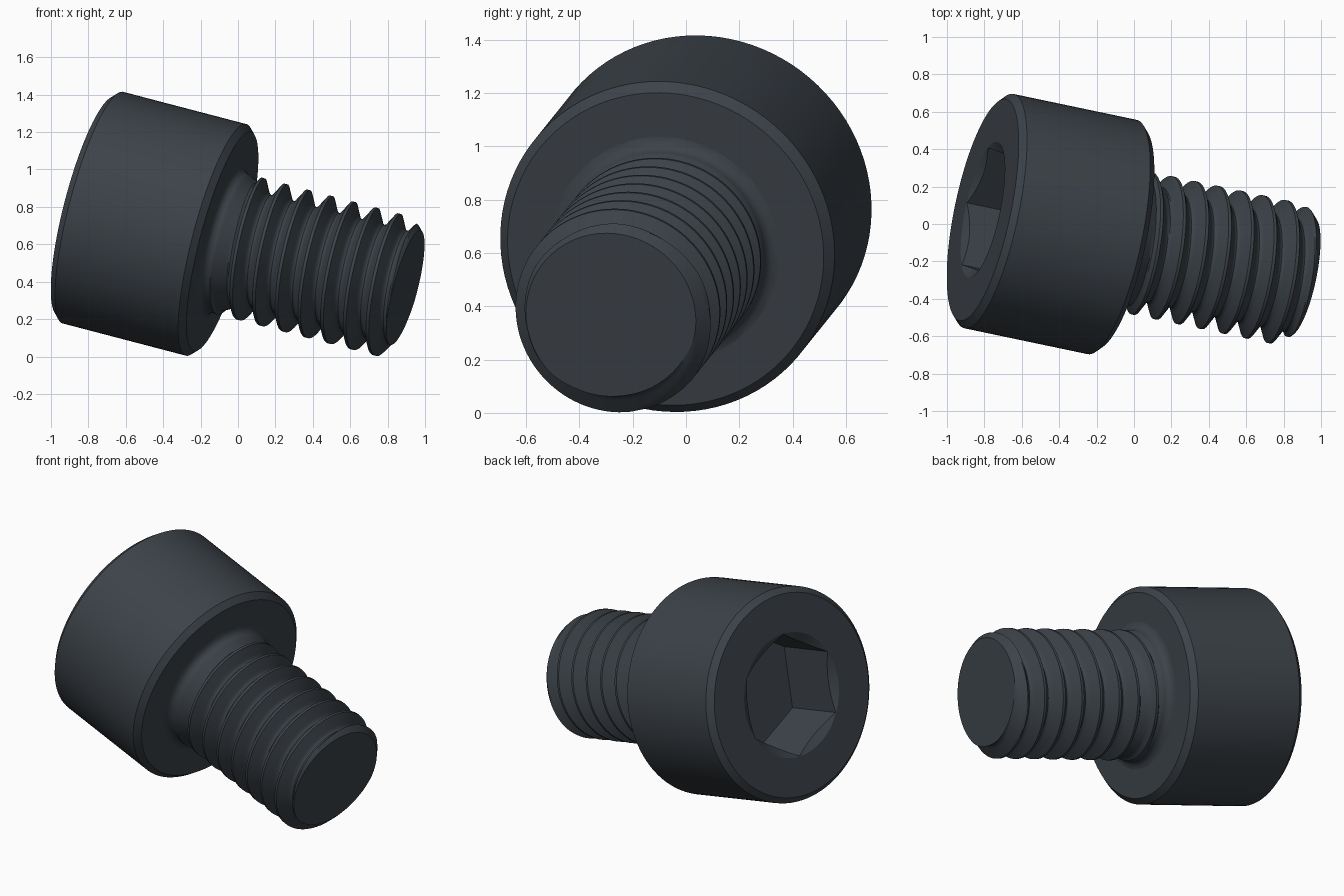
import bpy, bmesh, math
from mathutils import Vector, Matrix

if "Cube" in bpy.data.objects:
    bpy.data.objects.remove(bpy.data.objects["Cube"], do_unlink=True)

SEG = 96
HEAD_R, HEAD_TOP, HEAD_BASE, CHAMFER = 0.64, -0.853, -0.088, 0.035
HEX_FLAT, RIM_R, SOCKET_DEPTH, HEX_TURN = 0.32, 0.371, 0.384, math.radians(3)
THREAD_R, PITCH, CREST, TIP, TIP_R = 0.384, 0.128, 0.042, 0.943, 0.325
STEPS = 16

# Tilted frame: local z runs from the head to the tip, local x points up
axis = Vector((0.948, -0.199, -0.248)).normalized()
up = (Vector((0, 0, 1)) - axis * axis.z).normalized()
side = axis.cross(up)
FRAME = Matrix((up, side, axis)).transposed().to_4x4()
FRAME.translation = (0, -0.094, 0.593)

steel = bpy.data.materials.new("dark blued steel")
steel.use_nodes = True
colour = (0.045, 0.055, 0.066, 1)
steel.diffuse_color = colour
bsdf = next(n for n in steel.node_tree.nodes if n.type == 'BSDF_PRINCIPLED')
bsdf.inputs["Base Color"].default_value = colour


def skin(name, rows, columns, point):
    """Sweep a grid of (radius, height) points round the axis, close it and smooth it."""
    bm = bmesh.new()
    grid = []
    for j in range(rows):
        ring = []
        for i in range(columns + 1):
            a = math.tau * i / columns + HEX_TURN
            r, z = point(j, i, a)
            ring.append(bm.verts.new((r * math.cos(a), r * math.sin(a), z)))
        grid.append(ring)
    for low, high in zip(grid, grid[1:]):
        for i in range(columns):
            bm.faces.new((low[i], low[i + 1], high[i + 1], high[i]))
    bmesh.ops.remove_doubles(bm, verts=bm.verts[:], dist=1e-5)
    rim = [e for e in bm.edges if e.is_boundary]
    bmesh.ops.holes_fill(bm, edges=rim, sides=0)
    bmesh.ops.recalc_face_normals(bm, faces=bm.faces[:])
    mesh = bpy.data.meshes.new(name)
    bm.to_mesh(mesh)
    bm.free()
    mesh.transform(FRAME)
    mesh.materials.append(steel)
    obj = bpy.data.objects.new(name, mesh)
    bpy.context.collection.objects.link(obj)
    bpy.ops.object.select_all(action='DESELECT')
    obj.select_set(True)
    bpy.context.view_layer.objects.active = obj
    bpy.ops.object.shade_smooth_by_angle(angle=math.radians(30))
    return obj


# Cylindrical head with chamfered rims and a countersunk hexagonal socket
def head_point(j, i, a):
    sector = math.pi / 3
    hexagon = HEX_FLAT / math.cos((a - HEX_TURN + 1e-9) % sector - sector / 2)
    return (
        (hexagon, HEAD_TOP + SOCKET_DEPTH),
        (hexagon, HEAD_TOP + 0.58 * (RIM_R - hexagon)),
        (RIM_R, HEAD_TOP),
        (HEAD_R - CHAMFER, HEAD_TOP),
        (HEAD_R, HEAD_TOP + CHAMFER),
        (HEAD_R, HEAD_BASE - CHAMFER),
        (HEAD_R - CHAMFER, HEAD_BASE),
    )[j]


# Threaded shank: right-hand helix, fillet and run-out at the head, chamfered tip
def thread_radius(z, phase):
    d = abs((phase + 0.5) % 1 - 0.5)
    flank = min(max(d - 1 / 16, 0), 5 / 16)
    root = max(d - 3 / 8, 0) / (1 / 8)
    r = THREAD_R - PITCH * (1.732 * flank + 0.07 * math.sin(root * math.pi / 2))
    runout = THREAD_R - 0.54 * max(z + 0.04, 0)
    fillet = min(max((-0.038 - z) / 0.05, 0), 1)
    runout += 0.05 * (1 - math.sqrt(1 - fillet ** 2))
    return min(max(r, runout), TIP_R + TIP - z) if z > 0.5 else max(r, runout)


FIRST = math.floor((HEAD_BASE - CREST) / PITCH - 1.2) * STEPS
LAST = math.ceil((TIP - CREST) / PITCH + 0.2) * STEPS


def shank_point(j, i, a):
    phase = (FIRST + j) / STEPS + i / SEG
    z = CREST + PITCH * (phase + HEX_TURN / math.tau)
    z = min(max(z, HEAD_BASE), TIP)
    return thread_radius(z, (z - CREST) / PITCH - i / SEG - HEX_TURN / math.tau), z


skin("socket_head", 7, SEG, head_point)
skin("threaded_shank", LAST - FIRST + 1, SEG, shank_point)
